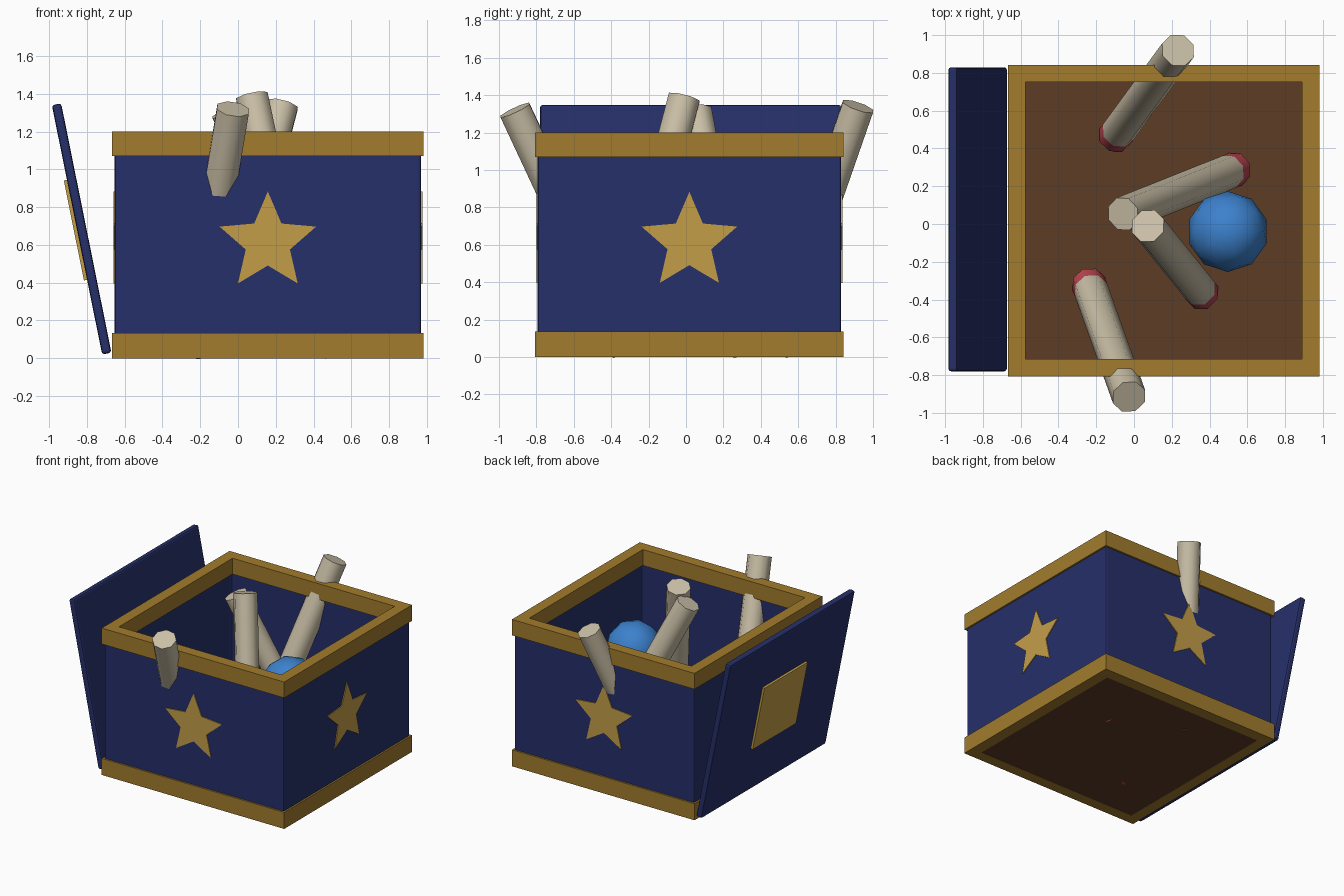
import bpy, bmesh, math
from mathutils import Vector, Matrix

if "Cube" in bpy.data.objects:
    bpy.data.objects.remove(bpy.data.objects["Cube"])

CX, CY = 0.158, 0.018      # centre of the box


def material(name, rgb):
    m = bpy.data.materials.new(name)
    m.diffuse_color = (*rgb, 1)
    m.use_nodes = True
    m.node_tree.nodes["Principled BSDF"].inputs["Base Color"].default_value = m.diffuse_color
    return m


NAVY = material("navy", (0.019, 0.029, 0.142))
GOLD = material("dark gold", (0.36, 0.20, 0.026))
STAR = material("light gold", (0.55, 0.34, 0.066))
BROWN = material("brown", (0.107, 0.045, 0.018))
CREAM = material("cream", (0.60, 0.53, 0.39))
RED = material("red", (0.50, 0.06, 0.085))
BLUE = material("ball blue", (0.045, 0.22, 0.61))


def finish(name, bm, mats, matrix=Matrix(), bevel=0, smooth=None):
    bmesh.ops.recalc_face_normals(bm, faces=bm.faces)
    me = bpy.data.meshes.new(name)
    bm.to_mesh(me)
    bm.free()
    for m in mats:
        me.materials.append(m)
    ob = bpy.data.objects.new(name, me)
    bpy.context.collection.objects.link(ob)
    ob.matrix_world = matrix
    if bevel:
        mod = ob.modifiers.new("bevel", 'BEVEL')
        mod.width, mod.segments = bevel, 2
    if smooth:
        bpy.ops.object.select_all(action='DESELECT')
        ob.select_set(True)
        bpy.context.view_layer.objects.active = ob
        bpy.ops.object.shade_smooth_by_angle(angle=math.radians(smooth))
    return ob


def box(name, size, matrix, mat, bevel=0):
    bm = bmesh.new()
    bmesh.ops.create_cube(bm, size=1)
    bmesh.ops.scale(bm, vec=size, verts=bm.verts)
    return finish(name, bm, [mat], matrix, bevel)


def ring(name, outer, inner, z0, z1, mat, bevel=0):
    """Square frame given by outer and inner half widths."""
    bm = bmesh.new()
    corners = [(-1, -1), (1, -1), (1, 1), (-1, 1)]
    loops = [[bm.verts.new((sx * h, sy * h, z)) for sx, sy in corners]
             for h, z in ((outer, z0), (outer, z1), (inner, z1), (inner, z0))]
    for a in range(4):
        p, q = loops[a], loops[(a + 1) % 4]
        for i in range(4):
            j = (i + 1) % 4
            bm.faces.new((p[i], p[j], q[j], q[i]))
    return finish(name, bm, [mat], Matrix.Translation((CX, CY, 0)), bevel)


# box body
ring("box_walls", 0.811, 0.76, 0.004, 1.196, NAVY, 0.012)
ring("bottom_trim", 0.825, 0.733, 0.0, 0.135, GOLD)
ring("top_trim", 0.825, 0.733, 1.07, 1.2, GOLD)
box("floor", (1.52, 1.52, 0.03), Matrix.Translation((CX, CY, 0.017)), BROWN)

# a star on each side
for k, side in enumerate(("front", "right", "back", "left")):
    bm = bmesh.new()
    vs = []
    for i in range(10):
        r = 0.123 if i % 2 else 0.269
        a = math.pi / 2 + i * math.pi / 5
        vs.append(bm.verts.new((r * math.cos(a), -0.811, 0.614 + r * math.sin(a))))
    face = bm.faces.new(vs)
    ext = bmesh.ops.extrude_face_region(bm, geom=[face])
    bmesh.ops.translate(bm, vec=(0, -0.007, 0),
                        verts=[g for g in ext["geom"] if isinstance(g, bmesh.types.BMVert)])
    finish(side + "_star", bm, [STAR],
           Matrix.Translation((CX, CY, 0)) @ Matrix.Rotation(k * math.pi / 2, 4, 'Z'))

# lid leaning on the left side, with its square plate
lean = Matrix.Translation((-0.828, CY + 0.007, 0.685)) @ Matrix.Rotation(math.radians(-11.4), 4, 'Y')
box("lid", (0.05, 1.61, 1.347), lean, NAVY, 0.014)
box("lid_plate", (0.03, 0.56, 0.54), lean @ Matrix.Translation((-0.027, 0, 0)), STAR)

# sticks with red lower ends: bottom centre, top centre
STICKS = {
    "back_stick": ((-0.10, 0.465, 0.033), (0.233, 0.92, 1.34)),
    "right_stick": ((0.537, 0.29, 0.038), (-0.058, 0.053, 1.31)),
    "middle_stick": ((0.36, -0.365, 0.033), (0.074, -0.01, 1.385)),
    "front_stick": ((-0.24, -0.315, 0.036), (-0.026, -0.915, 1.32)),
}
TIP = 0.085
for name, (lo, hi) in STICKS.items():
    lo, hi = Vector(lo), Vector(hi)
    axis = hi - lo
    length = axis.length
    bm = bmesh.new()
    bmesh.ops.create_cone(bm, cap_ends=True, segments=8, radius1=0.092, radius2=0.092, depth=length,
                          matrix=Matrix.Translation((0, 0, length / 2)) @ Matrix.Rotation(math.pi / 8, 4, 'Z'))
    bmesh.ops.bisect_plane(bm, geom=bm.verts[:] + bm.edges[:] + bm.faces[:],
                           plane_co=(0, 0, TIP), plane_no=(0, 0, 1))
    for f in bm.faces:
        f.material_index = 1 if f.calc_center_median().z < TIP else 0
    turn = Vector((0, 0, 1)).rotation_difference(axis).to_matrix().to_4x4()
    finish(name, bm, [CREAM, RED], Matrix.Translation(lo) @ turn, smooth=50)

# ball resting among the sticks
bm = bmesh.new()
bmesh.ops.create_icosphere(bm, subdivisions=2, radius=0.214)
finish("ball", bm, [BLUE], Matrix.Translation((0.497, -0.04, 0.76)), smooth=60)
